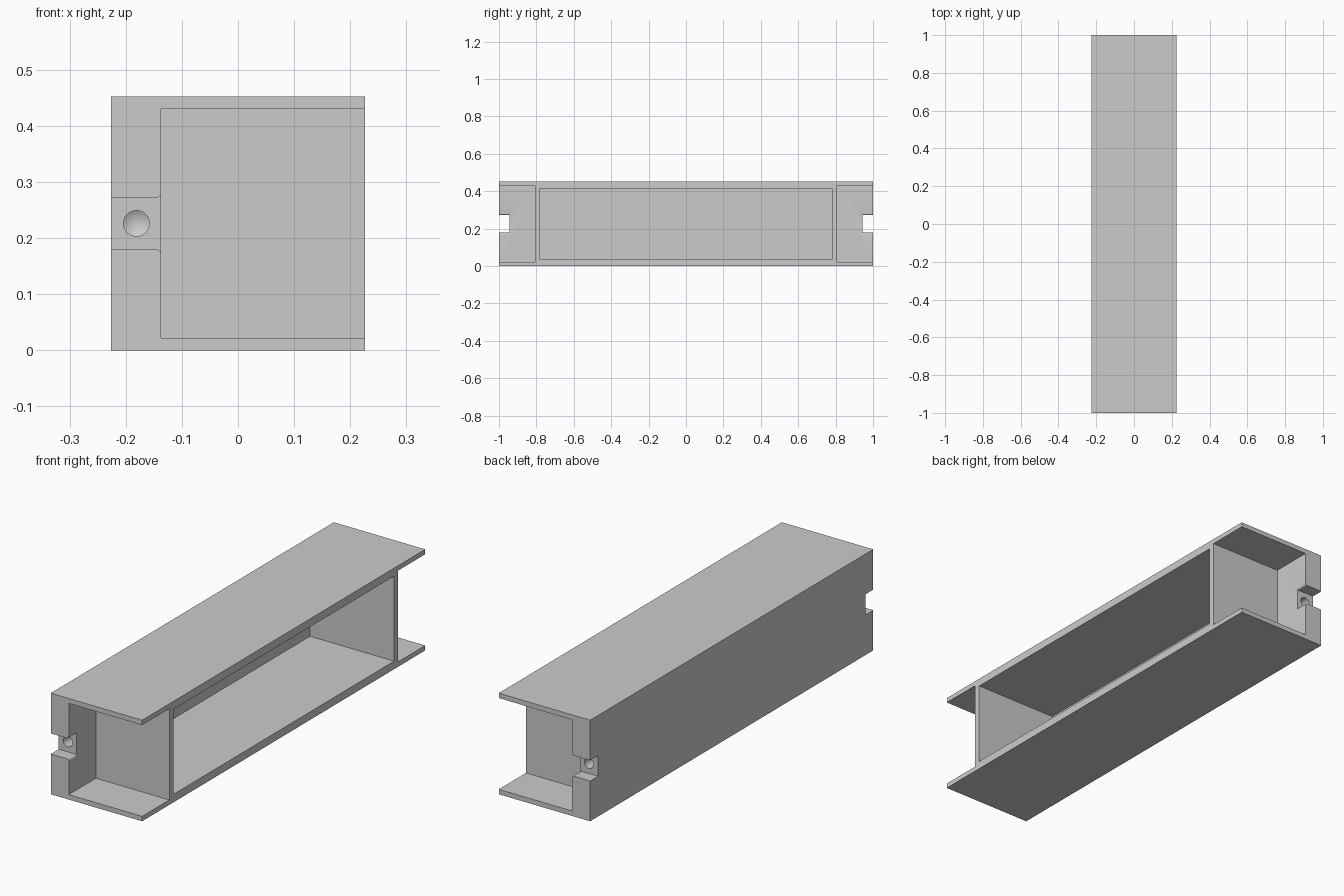
import bpy, bmesh, math

if "Cube" in bpy.data.objects:
    bpy.data.objects.remove(bpy.data.objects["Cube"])

HX, HY, H = 0.226, 1.0, 0.452      # half width, half length, height
END_X, MID_X = -0.137, -0.19       # pocket floors
HOLE_X, HOLE_R = -0.181, 0.023
MID_Z = H / 2

grey = bpy.data.materials.new("plain_grey")
grey.diffuse_color = (0.6, 0.6, 0.6, 1)
grey.use_nodes = True
grey.node_tree.nodes["Principled BSDF"].inputs["Base Color"].default_value = grey.diffuse_color


def finish(name, bm):
    bmesh.ops.recalc_face_normals(bm, faces=bm.faces)
    mesh = bpy.data.meshes.new(name)
    bm.to_mesh(mesh)
    bm.free()
    mesh.materials.append(grey)
    ob = bpy.data.objects.new(name, mesh)
    bpy.context.collection.objects.link(ob)
    return ob


def box(name, x0, x1, y0, y1, z0, z1):
    bm = bmesh.new()
    bmesh.ops.create_cube(bm, size=1)
    for v in bm.verts:
        v.co = (x1 if v.co.x > 0 else x0, y1 if v.co.y > 0 else y0,
                z1 if v.co.z > 0 else z0)
    return finish(name, bm)


def prism(name, profile, y0, y1):
    """Extrude an x-z profile along y."""
    bm = bmesh.new()
    face = bm.faces.new([bm.verts.new((x, y0, z)) for x, z in profile])
    out = bmesh.ops.extrude_face_region(bm, geom=[face])
    for v in out["geom"]:
        if isinstance(v, bmesh.types.BMVert):
            v.co.y = y1
    return finish(name, bm)


def drill(name, s):
    """Blind screw hole with a conical tip."""
    bm = bmesh.new()
    rings = []
    for y in (0.96, 0.85):
        rings.append([bm.verts.new((HOLE_X + HOLE_R * math.cos(a), s * y,
                                    MID_Z + HOLE_R * math.sin(a)))
                      for a in (math.tau * i / 32 for i in range(32))])
    tip = bm.verts.new((HOLE_X, s * 0.836, MID_Z))
    bm.faces.new(rings[0])
    for i in range(32):
        j = (i + 1) % 32
        bm.faces.new((rings[0][i], rings[0][j], rings[1][j], rings[1][i]))
        bm.faces.new((rings[1][i], rings[1][j], tip))
    return finish(name, bm)


# Notch outline, flared where it meets the end pocket
half, r = 0.046, 0.009
upper = [(-0.3, half)]
upper += [(END_X - r + r * math.sin(a), half + r - r * math.cos(a))
          for a in (math.pi / 2 * i / 6 for i in range(7))]
upper.append((END_X + 0.02, half + r))
notch = [(x, MID_Z + z) for x, z in upper] + [(x, MID_Z - z) for x, z in reversed(upper)]

# Solid beam and its cutters
beam = box("beam_housing", -HX, HX, -HY, HY, 0, H)
cutters = [box("centre_pocket_cutter", MID_X, 0.4, -0.78, 0.78, 0.036, H - 0.036)]
for s, side in ((-1, "front"), (1, "back")):
    y0, y1 = sorted((s * 0.808, s * 1.1))
    cutters.append(box(side + "_pocket_cutter", END_X, 0.4, y0, y1, 0.022, H - 0.022))
    cutters.append(prism(side + "_notch_cutter", notch, s * 0.944, s * 1.1))
    cutters.append(drill(side + "_hole_cutter", s))

for c in cutters:
    mod = beam.modifiers.new(c.name, "BOOLEAN")
    mod.operation, mod.solver, mod.object = "DIFFERENCE", "EXACT", c
    c.hide_render = True
    c.hide_viewport = False
    c.display_type = "WIRE"

# Apply the cuts, then smooth the round parts only
bpy.context.view_layer.objects.active = beam
beam.select_set(True)
for mod in list(beam.modifiers):
    bpy.ops.object.modifier_apply(modifier=mod.name)
for c in cutters:
    bpy.data.objects.remove(c, do_unlink=True)
bpy.ops.object.shade_smooth_by_angle(angle=math.radians(25))
